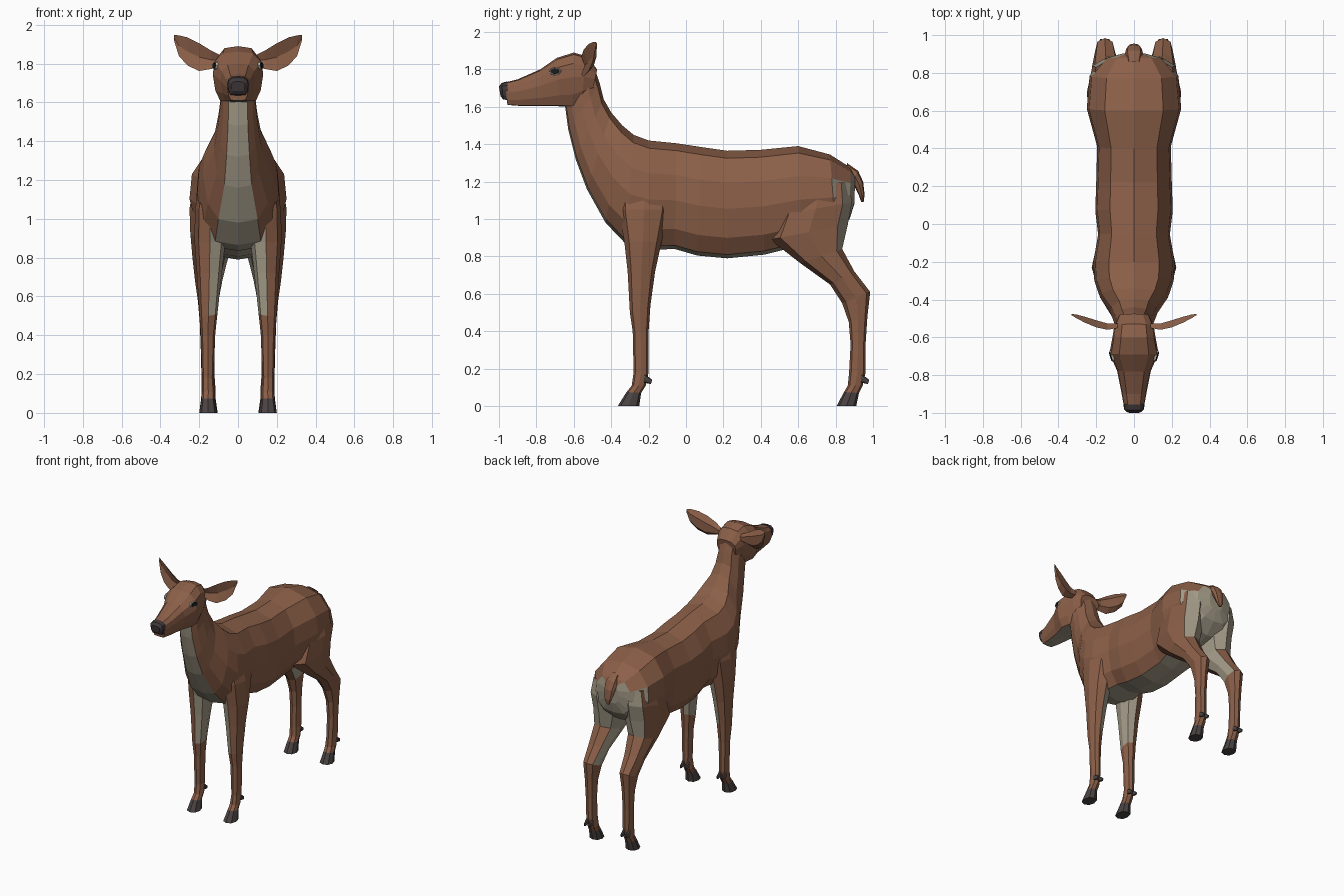
import bpy, bmesh, math
from mathutils import Vector
from mathutils.bvhtree import BVHTree

if "Cube" in bpy.data.objects:
    bpy.data.objects.remove(bpy.data.objects["Cube"])


def material(name, rgb):
    m = bpy.data.materials.new(name)
    m.diffuse_color = (*rgb, 1)
    m.use_nodes = True
    m.node_tree.nodes["Principled BSDF"].inputs["Base Color"].default_value = m.diffuse_color
    return m


BROWN = material("brown coat", (0.26, 0.115, 0.065))
CREAM = material("cream fur", (0.36, 0.32, 0.24))
HOOF = material("dark hoof", (0.07, 0.055, 0.055))
NOSE = material("dark nose", (0.05, 0.038, 0.04))
EYE = material("black eye", (0.012, 0.01, 0.01))
RIM = material("pale eye rim", (0.5, 0.46, 0.4))

# half cross-sections (width factor, height factor), from bottom to top
BARREL = [(0, -1), (.56, -.93), (.86, -.62), (1, -.08), (.95, .4), (.62, .86), (0, 1)]
SKULL = [(0, -1), (.7, -.97), (.9, -.55), (1, .1), (.93, .6), (.6, .93), (0, 1)]
ROUND = [(0, -1), (.74, -.74), (1, 0), (.74, .74), (0, 1)]


def ring(top, bottom, w, profile, x=0):
    """Closed ring between two points (y, z) with half width w."""
    t, b = Vector((x, *top)), Vector((x, *bottom))
    mid, half = (t + b) / 2, (t - b) / 2
    full = profile + [(-u, v) for u, v in profile[-2:0:-1]]
    return [mid + half * v + Vector((u * w, 0, 0)) for u, v in full]


def loft(name, rings, mats, rule=None, mirror=False):
    """Skin the rings; rule(centre, normal, segment) gives the colour slot."""
    bm = bmesh.new()
    rows = [[bm.verts.new(p) for p in r] for r in rings]
    n = len(rows[0])
    segment = {}
    for a, b in zip(rows, rows[1:]):
        for i in range(n):
            j = (i + 1) % n
            segment[bm.faces.new((a[i], a[j], b[j], b[i]))] = i
    for end in (rows[0], rows[-1]):
        segment[bm.faces.new(end)] = -1
    bmesh.ops.recalc_face_normals(bm, faces=bm.faces[:])
    bm.normal_update()
    for f, i in segment.items():
        if rule:
            f.material_index = int(rule(f.calc_center_median(), f.normal, i))
    me = bpy.data.meshes.new(name)
    bm.to_mesh(me)
    bm.free()
    for m in mats:
        me.materials.append(m)
    ob = bpy.data.objects.new(name, me)
    bpy.context.collection.objects.link(ob)
    if mirror:
        ob.modifiers.new("Mirror", 'MIRROR')
    return ob


# body and neck, rump to throat; the lowest strip and the rump are cream
body = [((.905, 1.235), (.90, 1.08), .06), ((.88, 1.275), (.875, 1.0), .15),
        ((.77, 1.345), (.80, .92), .235), ((.60, 1.39), (.62, .86), .25),
        ((.40, 1.37), (.42, .81), .195), ((.22, 1.365), (.22, .79), .20),
        ((.08, 1.385), (.06, .805), .205), ((-.05, 1.405), (-.06, .84), .19),
        ((-.20, 1.42), (-.20, .835), .215), ((-.28, 1.45), (-.32, .865), .21),
        ((-.34, 1.50), (-.43, .98), .18), ((-.40, 1.57), (-.53, 1.16), .125),
        ((-.44, 1.64), (-.59, 1.32), .105), ((-.46, 1.72), (-.63, 1.48), .09),
        ((-.49, 1.81), (-.65, 1.63), .088)]
loft("body_and_neck", [ring(t, b, w, BARREL) for t, b, w in body], [BROWN, CREAM],
     lambda c, n, i: i in (0, 11) or (c.y > .8 and c.z < 1.24 and n.y > .4))

# head with a cream chin
head_rows = [((-.475, 1.80), (-.50, 1.68), .08), ((-.53, 1.87), (-.56, 1.63), .105),
             ((-.60, 1.89), (-.61, 1.60), .115), ((-.69, 1.862), (-.68, 1.603), .13),
             ((-.78, 1.80), (-.77, 1.605), .09), ((-.90, 1.747), (-.89, 1.605), .066),
             ((-.967, 1.73), (-.955, 1.61), .054)]
head = loft("head", [ring(t, b, w, SKULL) for t, b, w in head_rows], [BROWN, CREAM],
            lambda c, n, i: i in (0, 11) and c.y < -.55)

# nose pad
nose_rows = [((-.955, 1.736), (-.95, 1.635), .056), ((-.985, 1.728), (-.978, 1.64), .053),
             ((-1.0, 1.708), (-.992, 1.658), .036)]
loft("nose", [ring(t, b, w, SKULL) for t, b, w in nose_rows], [NOSE])

# ears: thin leaf shapes, hollow at the front
ear = []
for x, up, low, y, d in [(.085, 1.84, 1.79, -.54, .02), (.14, 1.868, 1.772, -.545, .03),
                         (.20, 1.905, 1.762, -.53, .034), (.26, 1.935, 1.79, -.508, .028),
                         (.305, 1.946, 1.84, -.49, .018), (.33, 1.947, 1.92, -.48, .006)]:
    mid = (up + low) / 2
    q = (up - low) / 4
    ear.append([Vector(p) for p in ((x, y - d * .5, up), (x, y + d * .6, mid + q),
                                    (x, y + d * .6, mid - q), (x, y - d * .5, low),
                                    (x, y + d * .1, mid))])
loft("ears", ear, [BROWN], mirror=True)

# tail
tail = [((.86, 1.30), (.86, 1.22), .035), ((.92, 1.258), (.885, 1.20), .048),
        ((.947, 1.20), (.905, 1.165), .042), ((.955, 1.13), (.925, 1.125), .03),
        ((.95, 1.09), (.937, 1.09), .012)]
loft("tail", [ring(t, b, w, ROUND) for t, b, w in tail], [BROWN])


# legs: front y, z, back y, z, inner x, outer x
def leg(name, rows, hoof, rule):
    make = lambda r: ring(r[:2], r[2:4], (r[5] - r[4]) / 2, ROUND, (r[4] + r[5]) / 2)
    loft(name + "_legs", [make(r) for r in rows], [BROWN, CREAM], rule, True)
    loft(name + "_hooves", [make(rows[-1]), make(hoof)], [HOOF], None, True)
    # dewclaws behind the ankle
    yb, z = rows[-3][2], .15
    for x in (-.02, .02):
        loft(name + "_dewclaw", [ring((yb - .02, z + .02), (yb - .025, z - .025), .014, ROUND, .155 + x),
                                 ring((yb + .02, z - .01), (yb + .012, z - .032), .006, ROUND, .155 + x)],
             [HOOF], None, True)


leg("front", [(-.35, 1.20, -.11, 1.20, .06, .19), (-.36, 1.05, -.09, 1.05, .06, .222),
              (-.33, .88, -.13, .88, .065, .224), (-.312, .72, -.165, .72, .083, .212),
              (-.30, .50, -.19, .54, .105, .20), (-.285, .40, -.20, .40, .118, .192),
              (-.28, .18, -.20, .18, .125, .186), (-.29, .11, -.215, .11, .12, .186),
              (-.318, .075, -.24, .07, .12, .188)],
    (-.365, 0, -.25, 0, .108, .2),
    lambda c, n, i: n.x < -.35 and c.z > .55)

leg("hind", [(.56, 1.17, .87, 1.20, .04, .225), (.50, 1.02, .888, 1.09, .02, .25),
             (.45, .89, .865, .97, .02, .246), (.61, .765, .835, .84, .05, .235),
             (.77, .65, .90, .72, .08, .222), (.835, .55, .985, .61, .10, .207),
             (.87, .45, .97, .48, .115, .197), (.88, .33, .96, .33, .12, .192),
             (.872, .18, .96, .18, .12, .188), (.865, .11, .945, .11, .115, .188),
             (.845, .075, .925, .07, .115, .19)],
    (.805, 0, .91, 0, .105, .2),
    lambda c, n, i: (n.x < -.4 and c.z > .6) or (n.y > .3 and c.z > .86 and c.y > .75))

# eyes: pale rim plate with a dark plate on top, seated on the side of the head
tree = BVHTree.FromPolygons([v.co for v in head.data.vertices],
                            [p.vertices[:] for p in head.data.polygons])
hit = tree.ray_cast(Vector((1, -.70, 1.79)), Vector((-1, 0, 0)))[0]
facing = Vector((.95, -.28, .14)).normalized()
rot = facing.to_track_quat('Z', 'Y')
for name, mat, rx, ry, lift in (("eye_rims", RIM, .034, .023, .004),
                                ("eyes", EYE, .028, .018, .008)):
    rings = []
    for depth, s in ((-.006, 1), (lift, .9)):
        rings.append([hit + rot @ Vector((rx * s * math.cos(a), ry * s * math.sin(a), depth))
                      for a in (k * math.pi / 4 for k in range(8))])
    loft(name, rings, [mat], None, True)
